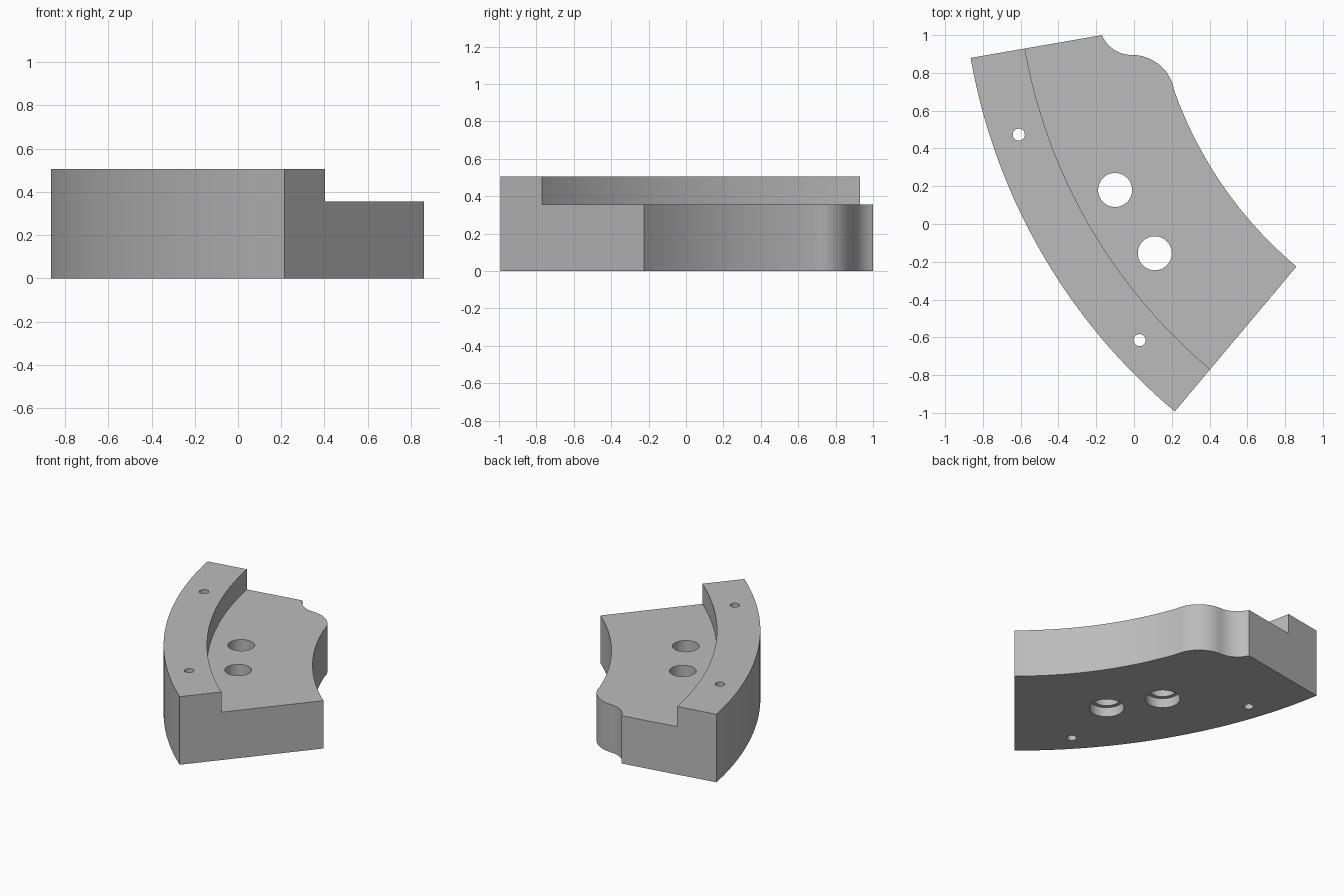
import bpy, bmesh
from math import radians, cos, sin, atan2
from mathutils import Vector

cube = bpy.data.objects.get("Cube")
if cube:
    bpy.data.objects.remove(cube, do_unlink=True)

grey = bpy.data.materials.new("plain grey")
grey.use_nodes = True
colour = (0.5, 0.5, 0.5, 1)
grey.diffuse_color = colour
grey.node_tree.nodes["Principled BSDF"].inputs["Base Color"].default_value = colour

CENTRE = Vector((2.247, 1.428))          # shared centre of the curved walls
OUTER, STEP, INNER = 3.16, 2.868, 2.158  # wall radii
START, END = 190, 230                    # angles of the two end faces
TOP, FLOOR = 0.505, 0.355


def arc(centre, radius, a, b, steps):
    """Points on an arc from angle a to angle b, in degrees."""
    angles = [radians(a + (b - a) * i / steps) for i in range(steps + 1)]
    return [Vector(centre) + radius * Vector((cos(t), sin(t))) for t in angles]


def prism(name, points, z0, z1):
    """Extrude a flat outline between two heights."""
    bm = bmesh.new()
    face = bm.faces.new([bm.verts.new((p.x, p.y, z0)) for p in points])
    side = bmesh.ops.extrude_face_region(bm, geom=[face])["geom"]
    verts = [v for v in side if isinstance(v, bmesh.types.BMVert)]
    bmesh.ops.translate(bm, vec=(0, 0, z1 - z0), verts=verts)
    bmesh.ops.recalc_face_normals(bm, faces=bm.faces)
    mesh = bpy.data.meshes.new(name)
    bm.to_mesh(mesh)
    bm.free()
    mesh.materials.append(grey)
    obj = bpy.data.objects.new(name, mesh)
    bpy.context.collection.objects.link(obj)
    return obj


def cut(target, cutter):
    """Subtract a cutter, then discard it."""
    cutter.hide_render = True
    mod = target.modifiers.new("cut", "BOOLEAN")
    mod.operation, mod.solver, mod.object = "DIFFERENCE", "EXACT", cutter
    bpy.context.view_layer.objects.active = target
    bpy.ops.object.modifier_apply(modifier=mod.name)
    bpy.data.objects.remove(cutter, do_unlink=True)


# S-shaped corner: rounded shoulder flowing into a hollow
shoulder = Vector((-0.011, 0.667))
hollow = Vector((-0.011, 1.069))
corner = Vector((-0.17, 1.0)) - hollow
hollow_end = atan2(corner.y, corner.x) * 180 / 3.14159
s_curve = arc(shoulder, 0.228, 18.6, 90, 14) + arc(hollow, 0.174, -90, hollow_end - 360 if hollow_end > 0 else hollow_end, 12)[1:]

# Curved block with full-height footprint
outline = arc(CENTRE, OUTER, START, END, 48)
outline += arc(CENTRE, INNER, END, 198.6, 36)[:-1] + s_curve
block = prism("curved_block", outline, 0, TOP)

# Lower the floor inside the raised outer rim
recess = arc(CENTRE, STEP, START - 5, END + 5, 60)
recess += arc(CENTRE, INNER - 0.5, END + 5, START - 5, 30)
cut(block, prism("recess_cutter", recess, FLOOR, TOP + 0.2))

# Bolt holes, counterbored from below
for spot in ((-0.10, 0.18), (0.11, -0.155)):
    cut(block, prism("bolt_hole_cutter", arc(spot, 0.09, 0, 360, 48)[:-1], -0.1, TOP + 0.1))
    cut(block, prism("counterbore_cutter", arc(spot, 0.117, 0, 360, 48)[:-1], -0.1, 0.07))

# Pin holes through the rim
for spot in ((-0.61, 0.473), (0.03, -0.615)):
    cut(block, prism("pin_hole_cutter", arc(spot, 0.032, 0, 360, 32)[:-1], -0.1, TOP + 0.1))

# Smooth walls with crisp edges
bpy.ops.object.select_all(action="DESELECT")
block.select_set(True)
bpy.context.view_layer.objects.active = block
bpy.ops.object.shade_smooth_by_angle(angle=radians(30))
